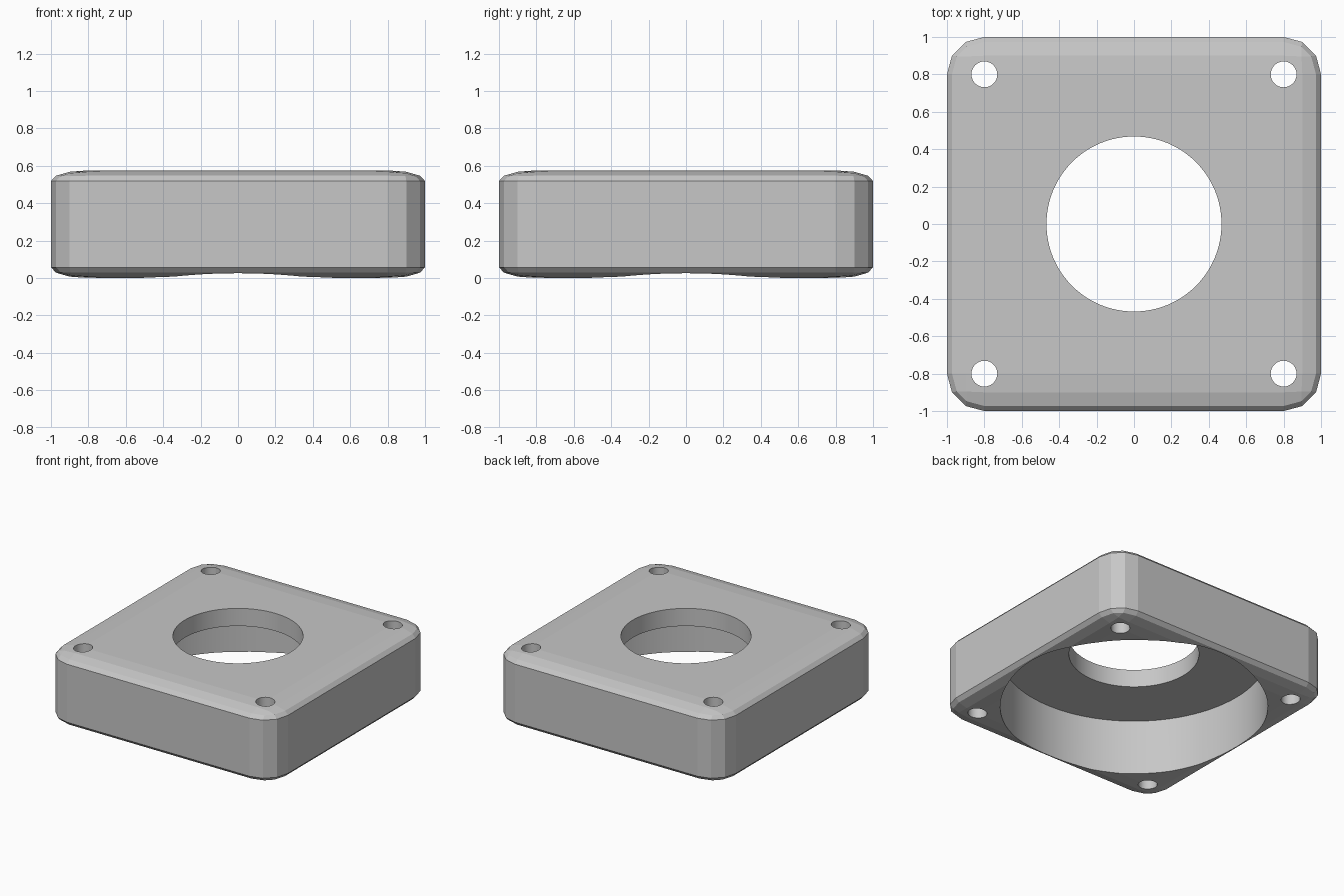
import bpy
import bmesh
from mathutils import Matrix

if "Cube" in bpy.data.objects:
    bpy.data.objects.remove(bpy.data.objects["Cube"], do_unlink=True)

HEIGHT = 0.576
FLOOR_Z = 0.436        # ceiling of the recess on the underside
SCREW = 0.8            # screw hole offset from the centre

# Material
grey = bpy.data.materials.new("plain_grey")
grey.use_nodes = True
colour = (0.57, 0.57, 0.57, 1)
grey.diffuse_color = colour
grey.node_tree.nodes["Principled BSDF"].inputs["Base Color"].default_value = colour


def add_object(name, bm):
    mesh = bpy.data.meshes.new(name)
    bm.to_mesh(mesh)
    bm.free()
    mesh.materials.append(grey)
    obj = bpy.data.objects.new(name, mesh)
    bpy.context.collection.objects.link(obj)
    return obj


def cylinder_cutter(name, x, y, radius, bottom, top, sides):
    bm = bmesh.new()
    bmesh.ops.create_cone(
        bm, cap_ends=True, segments=sides, radius1=radius, radius2=radius,
        depth=top - bottom, matrix=Matrix.Translation((x, y, (top + bottom) / 2)))
    bm.normal_update()
    for face in bm.faces:
        face.smooth = abs(face.normal.z) < 0.5
    obj = add_object(name, bm)
    obj.hide_render = True
    return obj


# Housing block: evenly rounded cube, flattened to its height
bm = bmesh.new()
bmesh.ops.create_cube(bm, size=2)
bmesh.ops.bevel(bm, geom=bm.edges[:], offset=0.2, offset_type='OFFSET',
                segments=3, profile=0.5, affect='EDGES')
bmesh.ops.scale(bm, vec=(1, 1, HEIGHT / 2), verts=bm.verts)
bmesh.ops.translate(bm, vec=(0, 0, HEIGHT / 2), verts=bm.verts)
housing = add_object("housing", bm)

# Recess, centre opening and four screw holes
cutters = [
    cylinder_cutter("recess_cutter", 0, 0, 0.963, -0.5, FLOOR_Z, 96),
    cylinder_cutter("opening_cutter", 0, 0, 0.468, 0.2, 1, 96),
]
for x in (-SCREW, SCREW):
    for y in (-SCREW, SCREW):
        cutters.append(cylinder_cutter("screw_hole_cutter", x, y, 0.069, -0.5, 1, 32))

bpy.context.view_layer.objects.active = housing
for cutter in cutters:
    mod = housing.modifiers.new("cut", 'BOOLEAN')
    mod.operation = 'DIFFERENCE'
    mod.solver = 'EXACT'
    mod.object = cutter
    bpy.ops.object.modifier_apply(modifier=mod.name)
    bpy.data.objects.remove(cutter, do_unlink=True)
